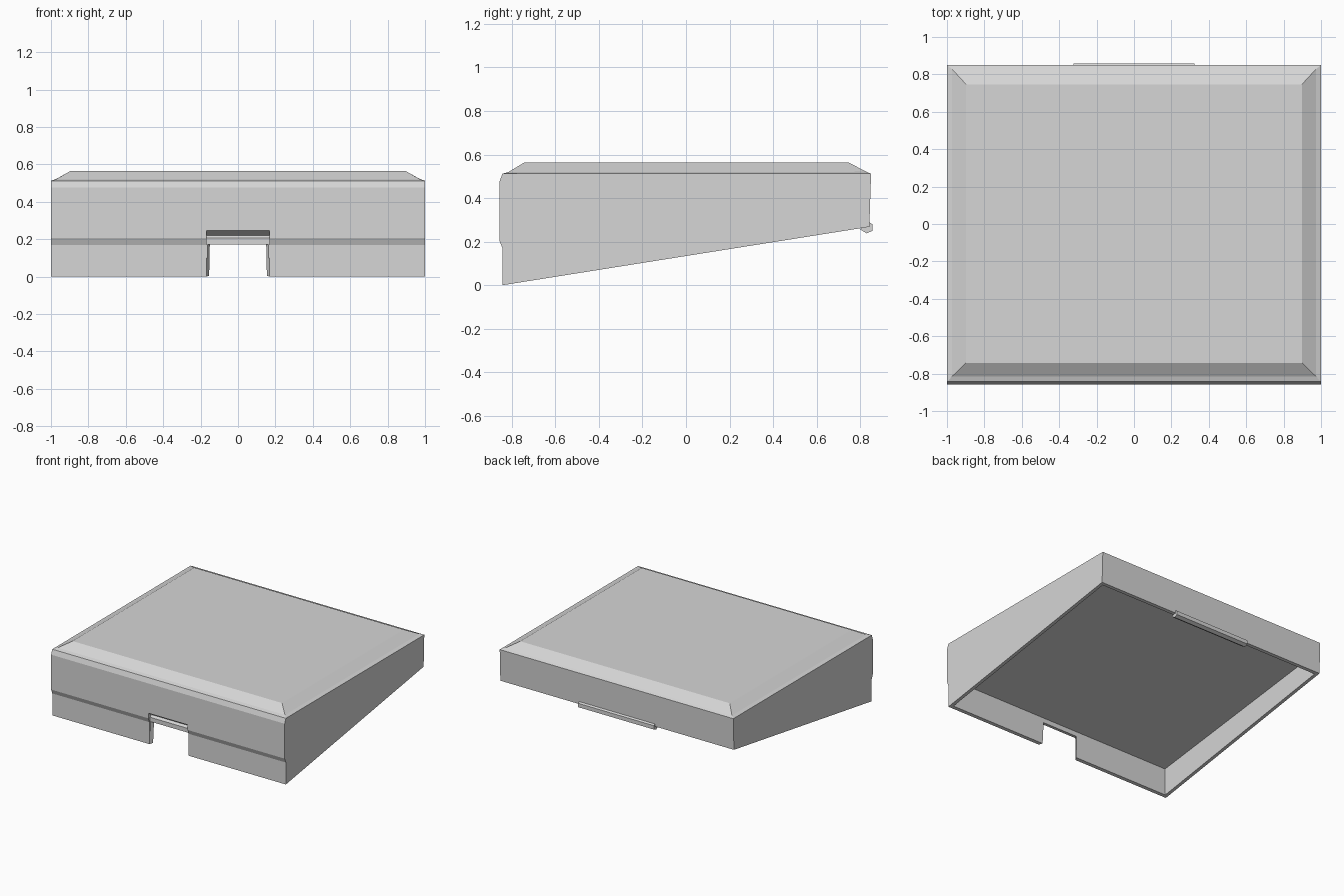
import bpy
import bmesh

cube = bpy.data.objects.get("Cube")
if cube:
    bpy.data.objects.remove(cube, do_unlink=True)

grey = bpy.data.materials.new("light_grey")
grey.use_nodes = True
grey.diffuse_color = (0.67, 0.67, 0.67, 1)
grey.node_tree.nodes["Principled BSDF"].inputs["Base Color"].default_value = grey.diffuse_color


def loft(name, rings):
    """Skin a stack of equal-sized point rings and cap both ends."""
    bm = bmesh.new()
    loops = [[bm.verts.new(p) for p in ring] for ring in rings]
    for a, b in zip(loops, loops[1:]):
        for i in range(len(a)):
            j = (i + 1) % len(a)
            bm.faces.new((a[i], a[j], b[j], b[i]))
    bm.faces.new(loops[0][::-1])
    bm.faces.new(loops[-1])
    bmesh.ops.recalc_face_normals(bm, faces=bm.faces)
    mesh = bpy.data.meshes.new(name)
    bm.to_mesh(mesh)
    bm.free()
    mesh.materials.append(grey)
    obj = bpy.data.objects.new(name, mesh)
    bpy.context.collection.objects.link(obj)
    return obj


def extrude_x(name, profile, half):
    return loft(name, [[(x, y, z) for y, z in profile] for x in (-half, half)])


def rect(x, y0, y1, z0, z1):
    """Rectangle whose front edge is at height z0 and back edge at z1."""
    return [(-x, y0, z0), (x, y0, z0), (x, y1, z1), (-x, y1, z1)]


def cut(target, tool):
    mod = target.modifiers.new("cut", 'BOOLEAN')
    mod.operation = 'DIFFERENCE'
    mod.solver = 'EXACT'
    mod.object = tool
    bpy.context.view_layer.update()
    bpy.context.view_layer.objects.active = target
    bpy.ops.object.modifier_apply(modifier=mod.name)
    bpy.data.objects.remove(tool, do_unlink=True)


# Wedge cover: front step, eased upper edge, raised top with sloping borders
body = loft("wedge_cover", [
    rect(1, -0.843, 0.842, 0, 0.268),
    rect(1, -0.843, 0.843, 0.17, 0.3),
    rect(1, -0.857, 0.844, 0.205, 0.33),
    rect(1, -0.857, 0.849, 0.475, 0.48),
    rect(1, -0.843, 0.85, 0.512, 0.512),
    rect(0.973, -0.815, 0.828, 0.52, 0.521),
    rect(0.897, -0.742, 0.746, 0.564, 0.564)])

# Hollow underside with thin walls and a sloping ceiling
cut(body, loft("cavity", [
    rect(0.976, -0.82, 0.82, -0.15, 0.1),
    rect(0.974, -0.818, 0.818, 0.004, 0.264),
    rect(0.965, -0.81, 0.81, 0.208, 0.418)]))

# Finger notch through the front wall
cut(body, loft("notch", [
    [(s * w, y, z) for s, z in ((-1, -0.1), (1, -0.1), (1, 0.172), (-1, 0.172))]
    for w, y in ((0.168, -0.9), (0.168, -0.843), (0.15, -0.81), (0.15, -0.75))]))

# Recess over the notch, leaving a thin bar behind it
cut(body, extrude_x("notch_recess", [
    (-0.9, 0.1), (-0.835, 0.1), (-0.835, 0.205), (-0.82, 0.22),
    (-0.857, 0.245), (-0.9, 0.245)], 0.168))

# Latch strip under the back edge
extrude_x("back_latch", [
    (0.80, 0.256), (0.83, 0.238), (0.857, 0.25), (0.857, 0.28),
    (0.838, 0.29), (0.815, 0.27)], 0.324)
